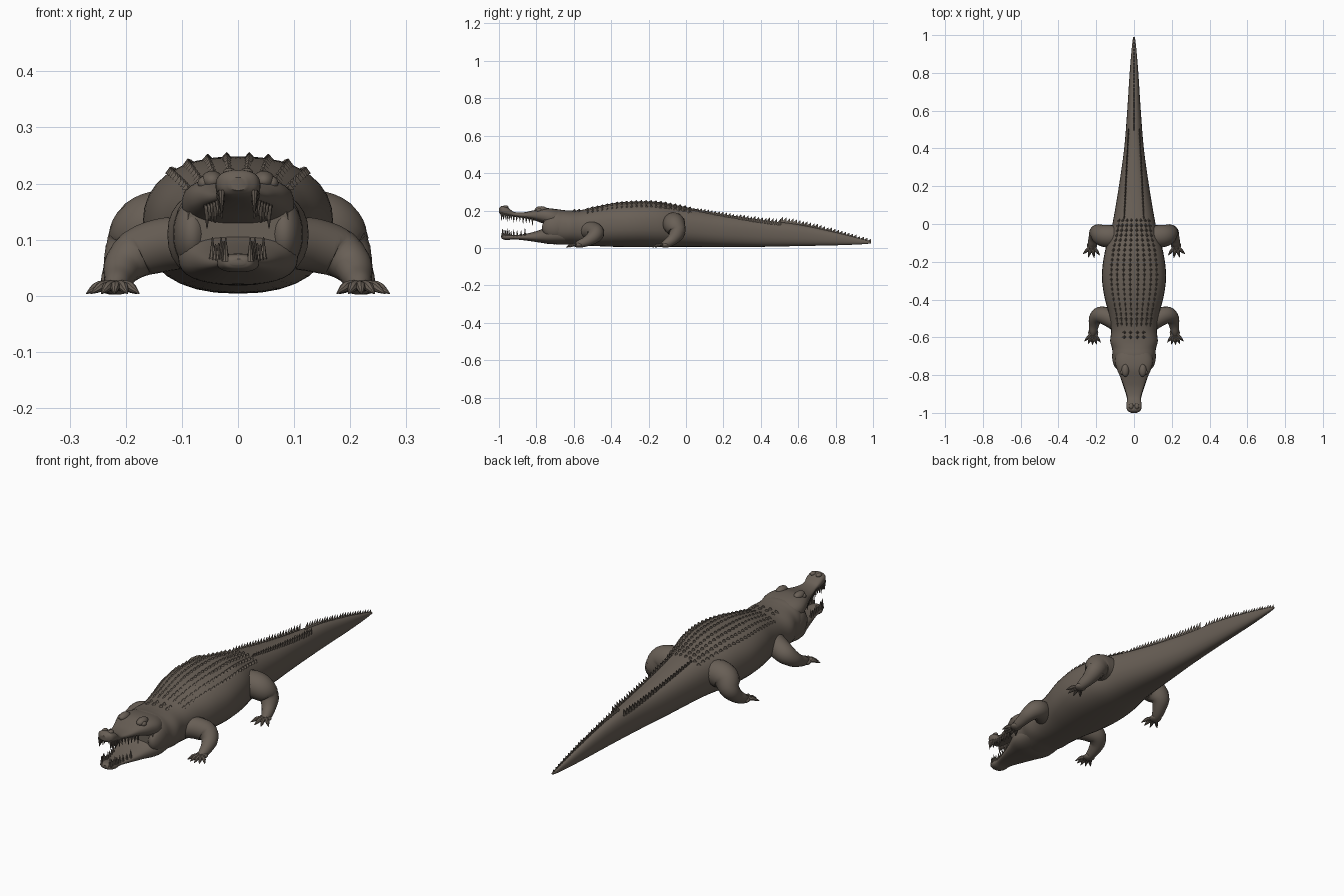
import bpy, bmesh, math
from mathutils import Vector, Matrix

cube = bpy.data.objects.get("Cube")
if cube:
    bpy.data.objects.remove(cube)

hide = bpy.data.materials.new("brown_hide")
hide.use_nodes = True
COLOUR = (0.14, 0.115, 0.093, 1)
hide.diffuse_color = COLOUR
bsdf = hide.node_tree.nodes["Principled BSDF"]
bsdf.inputs["Base Color"].default_value = COLOUR
bsdf.inputs["Roughness"].default_value = 0.8


def finish(bm, name, angle=40):
    bmesh.ops.recalc_face_normals(bm, faces=bm.faces)
    mesh = bpy.data.meshes.new(name)
    bm.to_mesh(mesh)
    bm.free()
    mesh.materials.append(hide)
    obj = bpy.data.objects.new(name, mesh)
    bpy.context.collection.objects.link(obj)
    bpy.ops.object.select_all(action='DESELECT')
    obj.select_set(True)
    bpy.context.view_layer.objects.active = obj
    bpy.ops.object.shade_smooth_by_angle(angle=math.radians(angle))
    return obj


def spline(keys, steps):
    """Catmull-Rom through tuples of any length."""
    pts = [Vector(k) for k in keys]
    pts = [pts[0] * 2 - pts[1]] + pts + [pts[-1] * 2 - pts[-2]]
    out = []
    for a, b, c, d in zip(pts, pts[1:], pts[2:], pts[3:]):
        for i in range(steps):
            t = i / steps
            out.append(0.5 * (2 * b + (c - a) * t + (2 * a - 5 * b + 4 * c - d) * t ** 2
                              + (3 * b - a - 3 * c + d) * t ** 3))
    return out + [pts[-2]]


def skin(bm, rings):
    rings = [[bm.verts.new(p) for p in ring] for ring in rings]
    n = len(rings[0])
    for r, s in zip(rings, rings[1:]):
        for i in range(n):
            bm.faces.new((r[i], r[(i + 1) % n], s[(i + 1) % n], s[i]))
    bm.faces.new(rings[0])
    bm.faces.new(rings[-1])


def power(v, e):
    return math.copysign(abs(v) ** e, v)


def loft(name, keys, e, n=32, steps=5):
    """Rounded sections along y from (y, half width, top, bottom)."""
    bm = bmesh.new()
    rings = []
    for y, w, top, bot in spline(keys, steps):
        mid, h = (top + bot) / 2, (top - bot) / 2
        angles = [math.tau * i / n for i in range(n)]
        rings.append([(w * power(math.cos(a), e), y, mid + h * power(math.sin(a), e)) for a in angles])
    skin(bm, rings)
    return finish(bm, name)


def tube(bm, keys, n=14, steps=5):
    """Round limb through (x, y, z, radius), kept above the ground."""
    pts = spline(keys, steps)
    rings = []
    for i, p in enumerate(pts):
        d = (pts[min(i + 1, len(pts) - 1)] - pts[max(i - 1, 0)]).to_3d()
        q = d.to_track_quat('Z', 'Y')
        ring = []
        for k in range(n):
            a = math.tau * k / n
            v = p.to_3d() + q @ Vector((math.cos(a), math.sin(a), 0)) * p[3]
            v.z = max(v.z, 0.002)
            ring.append(v)
        rings.append(ring)
    skin(bm, rings)


def ball(bm, centre, size):
    m = Matrix.Translation(centre) @ Matrix.Diagonal((*size, 1))
    bmesh.ops.create_uvsphere(bm, u_segments=20, v_segments=12, radius=1, matrix=m)


def spike(bm, base, tip, half_x, half_y):
    base = Vector(base)
    corners = [bm.verts.new(base + Vector(o)) for o in
               ((half_x, 0, 0), (0, half_y, 0), (-half_x, 0, 0), (0, -half_y, 0))]
    apex = bm.verts.new(tip)
    bm.faces.new(corners)
    for i in range(4):
        bm.faces.new((corners[i], corners[(i + 1) % 4], apex))


# Trunk and tail: y, half width, top, bottom
BODY = [(-.76, .092, .195, .03), (-.70, .112, .207, .02), (-.66, .116, .203, .018),
        (-.62, .126, .2, .018), (-.56, .121, .203, .014), (-.48, .132, .22, .01),
        (-.38, .158, .24, .006), (-.27, .17, .248, .004), (-.15, .155, .246, .004),
        (-.05, .125, .228, .006), (.05, .105, .208, .006), (.2, .08, .18, .004),
        (.4, .052, .15, .006), (.6, .036, .125, .01), (.8, .023, .083, .014), (.93, .012, .05, .019),
        (.99, .005, .033, .024)]
ROUND = 0.85
loft("body_and_tail", BODY, ROUND)
SAMPLES = spline(BODY, 8)


def top_at(x, y):
    _, w, top, bot = min(SAMPLES, key=lambda s: abs(s[0] - y))
    u = min(abs(x) / w, 0.98)
    return (top + bot) / 2 + (top - bot) / 2 * (1 - u ** (2 / ROUND)) ** (ROUND / 2)


# Jaws
UPPER = [(-.66, .085, .2, .1), (-.72, .1, .211, .115), (-.77, .09, .212, .133), (-.82, .068, .2, .15),
         (-.87, .05, .19, .16), (-.92, .036, .193, .167), (-.955, .04, .218, .171),
         (-.985, .036, .224, .177), (-1, .015, .211, .188)]
LOWER = [(-.64, .1, .115, .022), (-.72, .106, .118, .02), (-.79, .08, .093, .03), (-.86, .056, .075, .04),
         (-.92, .038, .069, .046), (-.955, .037, .075, .042), (-.98, .027, .073, .047),
         (-.988, .012, .066, .055)]
loft("upper_jaw", UPPER, 0.8)
loft("lower_jaw", LOWER, 0.8)

# Cheek muscles, eye ridges and nostrils
bm = bmesh.new()
for s in (-1, 1):
    ball(bm, (s * .082, -.7, .11), (.034, .07, .06))
finish(bm, "cheeks")
bm = bmesh.new()
for s in (-1, 1):
    ball(bm, (s * .046, -.775, .205), (.02, .034, .018))
    ball(bm, (s * .06, -.785, .201), (.012, .014, .012))
finish(bm, "eyes_and_brows")
bm = bmesh.new()
for s in (-1, 1):
    ball(bm, (s * .015, -.965, .219), (.012, .016, .009))
finish(bm, "nostrils")

# Teeth along each jaw edge
for name, jaw, side, way in (("upper_teeth", UPPER, 3, -1), ("lower_teeth", LOWER, 2, 1)):
    bm = bmesh.new()
    for i, k in enumerate(spline(jaw[3:-1], 3)):
        length = (.03, .02, .024)[i % 3]
        for s in (-1, 1):
            x, z = s * k[1] * .8, k[side] - way * .012
            tip = (x * 1.03, k[0] - .002, z + way * (length + .012))
            bmesh.ops.create_cone(bm, cap_ends=True, segments=8, radius1=.0065, radius2=.001,
                                  depth=length + .012,
                                  matrix=Matrix.Translation((Vector((x, k[0], z)) + Vector(tip)) / 2)
                                  @ Matrix.Rotation(0 if way > 0 else math.pi, 4, 'X'))
    finish(bm, name)

# Legs with splayed clawed toes
HIND = [(.07, -.06, .125, .055), (.125, -.065, .13, .06), (.168, -.06, .118, .057),
        (.194, -.047, .082, .044), (.21, -.072, .046, .031), (.222, -.105, .024, .023),
        (.226, -.13, .016, .013)]
FORE = [(.07, -.54, .095, .045), (.125, -.5, .092, .048), (.175, -.482, .078, .045),
        (.203, -.5, .055, .036), (.212, -.535, .034, .027), (.216, -.568, .022, .021),
        (.218, -.59, .015, .013)]
for name, path, count, reach in (("hind_leg", HIND, 4, .062), ("front_leg", FORE, 5, .06)):
    for s, label in ((1, "left"), (-1, "right")):
        bm = bmesh.new()
        tube(bm, [(s * x, y, z, r) for x, y, z, r in path], 18)
        fx, fy = path[-2][0], path[-2][1]
        ball(bm, (s * fx, fy - .008, .016), (.027, .026, .014))
        for i in range(count):
            a = math.radians(-38 + 84 * i / (count - 1))
            dx, dy = math.sin(a) * reach, -math.cos(a) * reach
            tube(bm, [(s * (fx + dx * f), fy - .008 + dy * f, z, r) for f, z, r in
                      ((.2, .018, .01), (.6, .017, .009), (.8, .012, .007), (1.08, .004, .001))], 8, 3)
        finish(bm, label + "_" + name)

# Rows of back scutes, largest along the middle
bm = bmesh.new()
for row in range(22):
    y = -.53 + row * .026
    w = min(SAMPLES, key=lambda q: abs(q[0] - y))[1]
    for col in (.12, .32, .52, .7):
        for s in (-1, 1):
            x = s * w * col
            z = top_at(x, y)
            spike(bm, (x, y, z - .004), (x * 1.02, y + .007, z + .008), .011, .015)
for y in (-.6, -.575):
    for x in (-.05, -.018, .018, .05):
        z = top_at(x, y)
        spike(bm, (x, y, z - .004), (x, y + .005, z + .009), .013, .014)
finish(bm, "back_scutes", 20)

# Paired crests that give way to one crest along the tail
bm = bmesh.new()
for i in range(25):
    t = i / 24
    y = .03 + .46 * t
    for s in (-1, 1):
        x = s * (.05 - .021 * t)
        z = top_at(x, y)
        spike(bm, (x, y, z - .008), (x * 1.06, y + .016, z + .012 + .018 * t), .006, .018)
finish(bm, "paired_tail_crests", 20)
bm = bmesh.new()
for i in range(26):
    t = i / 25
    y = .5 + .47 * t
    z = top_at(0, y)
    spike(bm, (0, y, z - .008), (0, y + .018, z + .028 - .02 * t), .005, .018)
finish(bm, "single_tail_crest", 20)
